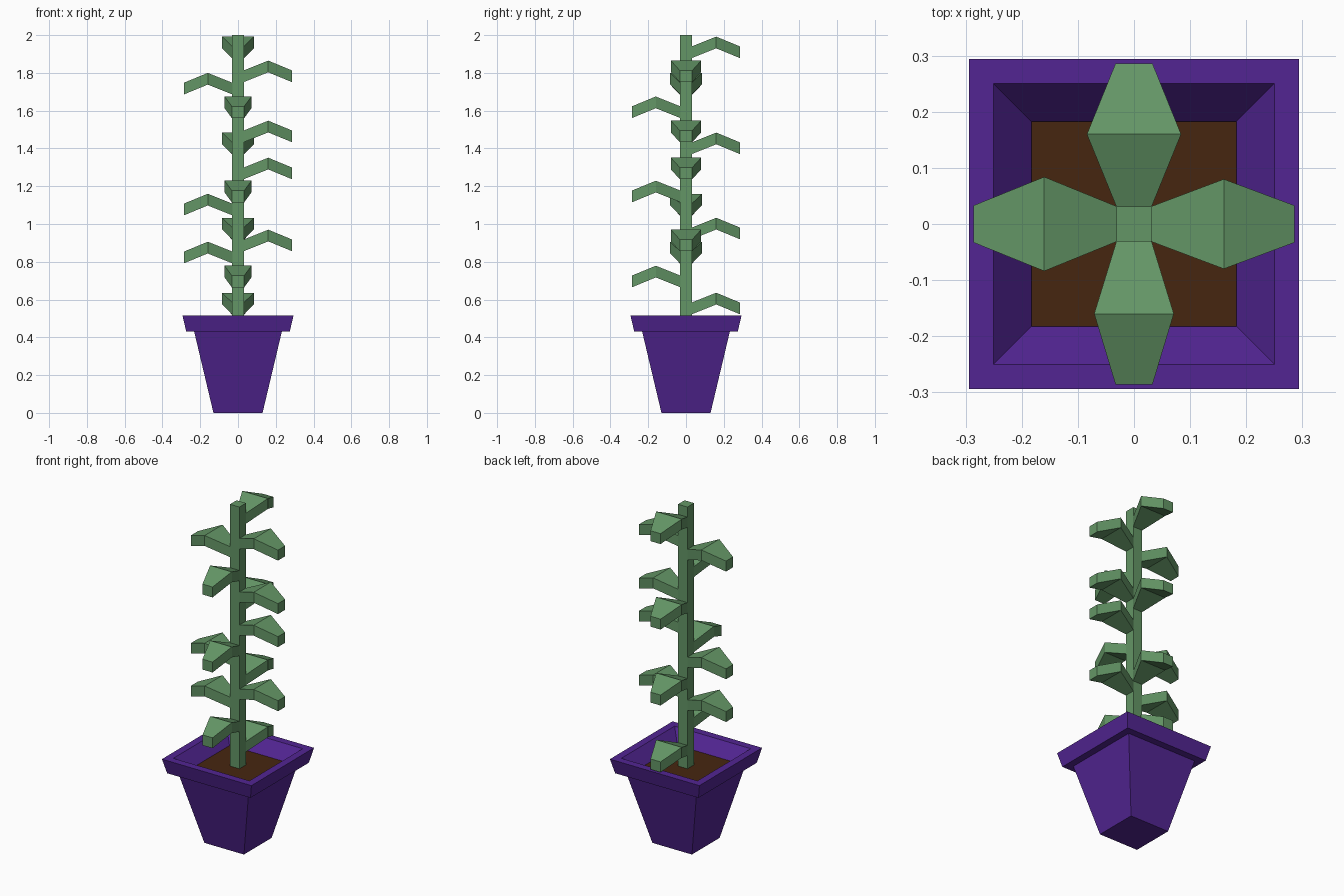
import bpy, bmesh, math
from mathutils import Matrix

if "Cube" in bpy.data.objects:
    bpy.data.objects.remove(bpy.data.objects["Cube"])


def material(name, rgb):
    m = bpy.data.materials.new(name)
    m.diffuse_color = (*rgb, 1)
    m.use_nodes = True
    m.node_tree.nodes["Principled BSDF"].inputs["Base Color"].default_value = m.diffuse_color
    return m


GREEN = material("leaf green", (0.127, 0.305, 0.133))
PURPLE = material("pot purple", (0.084, 0.0185, 0.29))
BROWN = material("soil brown", (0.061, 0.019, 0.005))


def loft(name, rings, mat, turn=0):
    """Join four-cornered rings with flat faces and cap both ends."""
    bm = bmesh.new()
    loops = [[bm.verts.new(p) for p in ring] for ring in rings]
    for a, b in zip(loops, loops[1:]):
        for i in range(4):
            j = (i + 1) % 4
            bm.faces.new((a[i], a[j], b[j], b[i]))
    bm.faces.new(loops[0][::-1])
    bm.faces.new(loops[-1])
    bm.transform(Matrix.Rotation(turn, 4, 'Z'))
    bmesh.ops.recalc_face_normals(bm, faces=bm.faces)
    mesh = bpy.data.meshes.new(name)
    bm.to_mesh(mesh)
    bm.free()
    mesh.materials.append(mat)
    obj = bpy.data.objects.new(name, mesh)
    bpy.context.collection.objects.link(obj)
    return obj


def square(h, z):
    return [(-h, -h, z), (h, -h, z), (h, h, z), (-h, h, z)]


def section(x, half, top, thick=0.062):
    return [(x, -half, top - thick), (x, half, top - thick),
            (x, half, top), (x, -half, top)]


# Pot: tapered body, overhanging rim, sloping inside
pot_profile = [(0.13, 0), (0.232, 0.43), (0.274, 0.43), (0.294, 0.516),
               (0.25, 0.516), (0.18, 0.435)]
loft("pot", [square(h, z) for h, z in pot_profile], PURPLE)

# Soil
loft("soil", [square(0.178, 0.436), square(0.183, 0.445)], BROWN)

# Stem
loft("stem", [square(0.031, 0.44), square(0.031, 2.0)], GREEN)

# Leaves: turn in degrees, half width at the fold, fold heights
leaf_rows = [
    (0, 0.08, (1.865, 1.547, 1.351, 0.97)),
    (90, 0.084, (1.992, 1.484, 1.033, 0.636)),
    (180, 0.084, (1.80, 1.16, 0.906)),
    (270, 0.071, (1.675, 1.229, 0.779)),
]
for turn, half, heights in leaf_rows:
    for z in heights:
        loft("leaf", [section(0.03, 0.031, z - 0.052),
                      section(0.16, half, z),
                      section(0.286, 0.033, z - 0.052)],
             GREEN, math.radians(turn))
